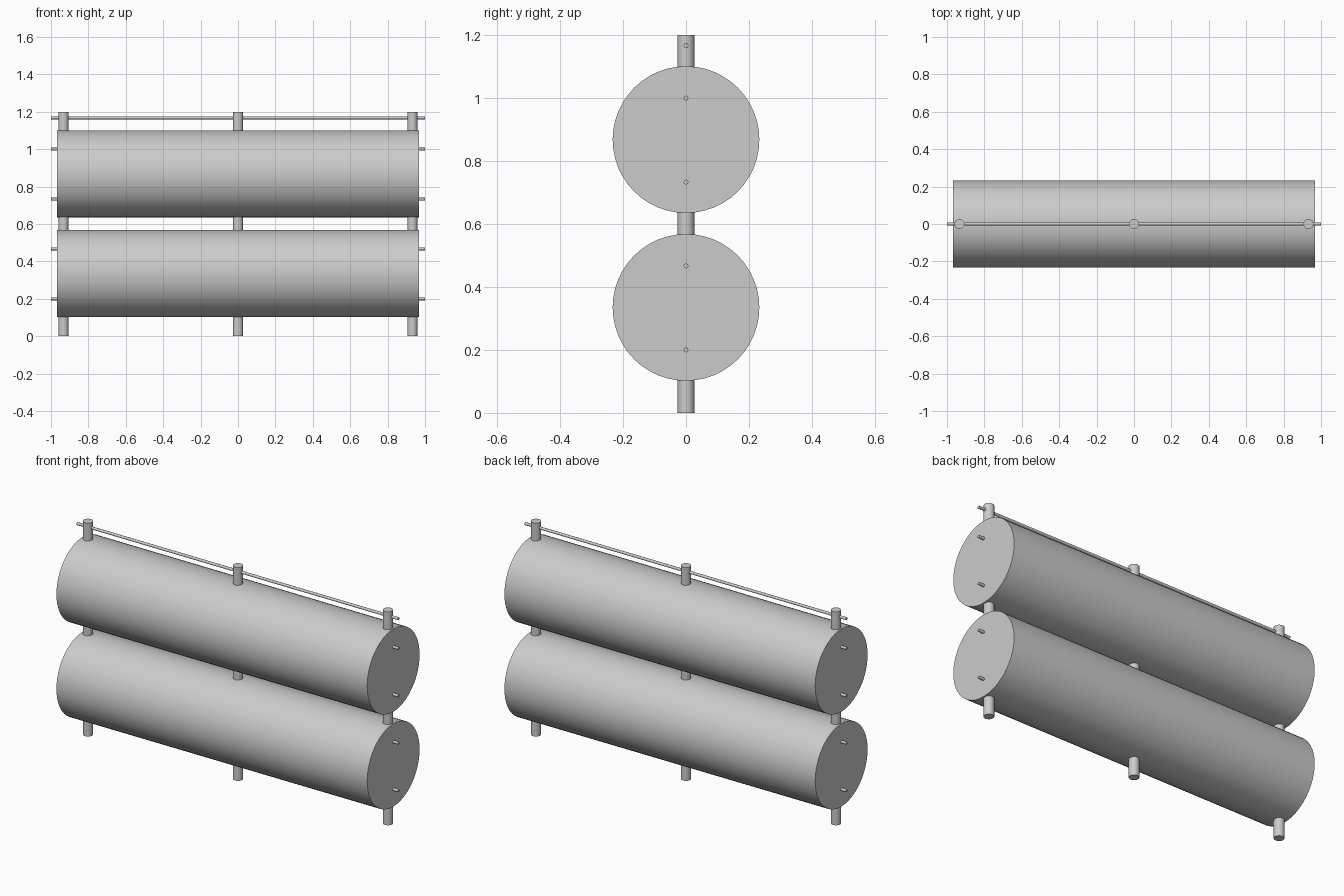
import bpy
import math

cube = bpy.data.objects.get("Cube")
if cube:
    bpy.data.objects.remove(cube, do_unlink=True)

grey = bpy.data.materials.new("plain grey")
grey.use_nodes = True
colour = (0.6, 0.6, 0.6, 1)
grey.diffuse_color = colour
grey.node_tree.nodes["Principled BSDF"].inputs["Base Color"].default_value = colour


def cylinder(name, radius, length, location, sides, along_x=True):
    """Smooth-sided cylinder lying along x or standing along z."""
    rotation = (0, math.pi / 2, 0) if along_x else (0, 0, 0)
    bpy.ops.mesh.primitive_cylinder_add(
        vertices=sides, radius=radius, depth=length,
        location=location, rotation=rotation)
    obj = bpy.context.object
    obj.name = name
    obj.data.materials.append(grey)
    bpy.ops.object.shade_smooth_by_angle(angle=math.radians(50))
    return obj


# Upright posts
for side, x in (("right", -0.933), ("middle", 0), ("left", 0.933)):
    cylinder(f"{side}_post", 0.0267, 1.2, (x, 0, 0.6), 24, along_x=False)

# Horizontal rails running between the posts
for i, z in enumerate((0.2, 0.467, 0.733, 1.0, 1.167)):
    cylinder(f"rail_{i + 1}", 0.008, 2.0, (0, 0, z), 8)

# Two large padded rolls around the rails
for level, z in (("lower", 0.335), ("upper", 0.868)):
    cylinder(f"{level}_roll", 0.233, 1.933, (0, 0, z), 48)
